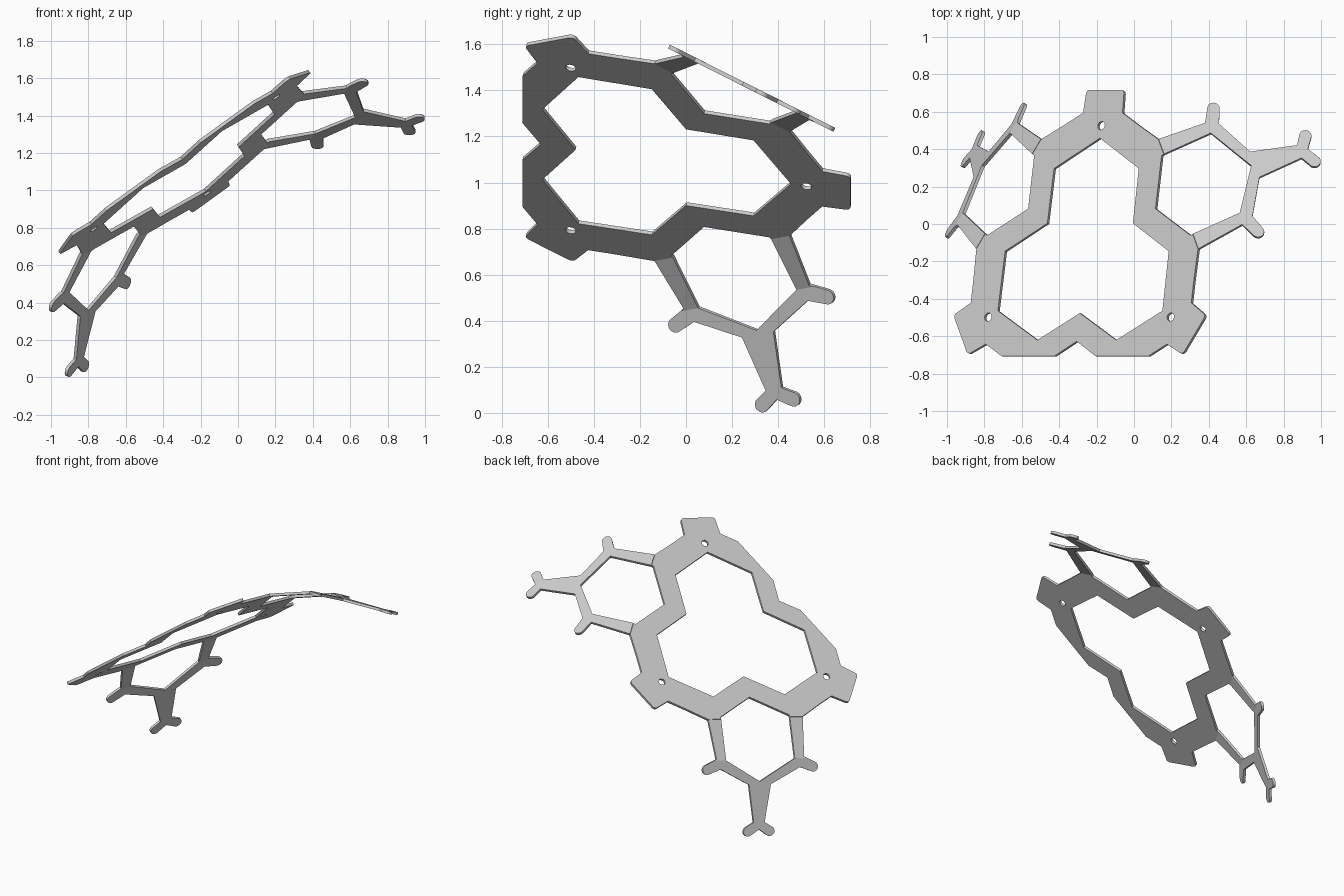
import bpy, bmesh
from math import radians, sin, cos, pi
from mathutils import Vector, Matrix

old = bpy.data.objects.get("Cube")
if old:
    bpy.data.objects.remove(old, do_unlink=True)

THICK = 0.018
HINGE, KNUCKLE = 0.645, 0.92      # distances of the two folds from the centre
FOLD = radians(18.6)              # bend at each fold

grey = bpy.data.materials.new("plate grey")
grey.use_nodes = True
colour = (0.6, 0.6, 0.6, 1)
grey.diffuse_color = colour
grey.node_tree.nodes["Principled BSDF"].inputs["Base Color"].default_value = colour

# Tilted plane that carries the frame
e1 = Vector((0.8104, 0, 0.586)).normalized()
e2 = Vector((0.1125, 0.982, -0.1556))
e2 = (e2 - e1 * e2.dot(e1)).normalized()
e3 = e1.cross(e2)
tilt = Matrix((e1, e2, e3)).transposed().to_4x4()
PLANE = Matrix.Translation((-0.248, -0.158, 1.098)) @ tilt


def polar(angle, points):
    """Turn (sideways, outward) pairs into plane points facing an angle."""
    turn = Matrix.Rotation(radians(angle), 3, 'Z')
    return [turn @ Vector((w, t, 0)) for t, w in points]


def arc(t, w, r, start, end, steps=8):
    angles = [radians(start + (end - start) * i / steps) for i in range(steps + 1)]
    return [(t + r * cos(a), w + r * sin(a)) for a in angles]


def mirrored(half):
    return half + [(-t, w) for t, w in reversed(half)]


def fill(loops):
    bm = bmesh.new()
    for loop in loops:
        verts = [bm.verts.new(p) for p in loop]
        for a, b in zip(verts, verts[1:] + verts[:1]):
            bm.edges.new((a, b))
    bmesh.ops.triangle_fill(bm, edges=bm.edges[:], use_beauty=True, normal=(0, 0, 1))
    return bm


def finish(bm, name, matrix):
    for f in bm.faces:
        if f.normal.z < 0:
            f.normal_flip()
    mesh = bpy.data.meshes.new(name)
    bm.to_mesh(mesh)
    bm.free()
    mesh.materials.append(grey)
    obj = bpy.data.objects.new(name, mesh)
    bpy.context.collection.objects.link(obj)
    obj.matrix_world = matrix
    solid = obj.modifiers.new("thickness", 'SOLIDIFY')
    solid.thickness = THICK
    solid.offset = 0
    solid.use_even_offset = True
    return obj


# Three-sided frame: one plain side, two hinge sides, a tab at each corner
plain_side = [(-0.485, 0.56), (-0.135, 0.56), (0, 0.48), (0.135, 0.56), (0.485, 0.56)]
hinge_side = [(-0.485, 0.56), (-0.345, HINGE), (-0.251, HINGE), (-0.251, 0.63), (0, 0.485),
              (0.251, 0.63), (0.251, HINGE), (0.345, HINGE), (0.485, 0.56)]
tab = [(-t, w) for t, w in mirrored([(0.13, 0.765)] + arc(0.103, 0.868, 0.022, 0, 90, 4))]
inner_side = [(-0.26, 0.473), (0, 0.326), (0.26, 0.473)]

outer, inner, holes = [], [], []
for angle, side in ((-90, plain_side), (30, hinge_side), (150, hinge_side)):
    corner = angle + 60
    outer += polar(angle, side) + polar(corner, tab)
    inner += polar(angle, inner_side) + polar(corner, [(0, 0.627)])
    holes.append(polar(corner, arc(0, 0.695, 0.023, 0, 345, 23)))
finish(fill([outer, inner] + holes), "frame", PLANE)

# Arm outline: side strut, side knob, tapering stem and forked tip
half = [(0.345, HINGE), (0.32, 0.91)]
half += arc(0.388, 0.978, 0.033, -63, 117)
half += [(0.29, 0.978), (0.08, 1.085), (0.04, 1.335)]
half += arc(0.08, 1.395, 0.033, -50, 130)
opening = [(-0.251, HINGE), (-0.251, KNUCKLE), (0, 1.065), (0.251, KNUCKLE), (0.251, HINGE)]
arm_outline = half + [(0, 1.383)] + [(-t, w) for t, w in reversed(half)] + opening


def bend(co):
    """Fold the flat arm downward along the hinge and the knuckle."""
    first = min(co.x, KNUCKLE) - HINGE
    second = max(co.x - KNUCKLE, 0)
    co.z = -first * sin(FOLD) - second * sin(2 * FOLD)
    co.x = HINGE + first * cos(FOLD) + second * cos(2 * FOLD)


for angle, name in ((30, "left_arm"), (150, "right_arm")):
    bm = fill([polar(0, arm_outline)])
    bmesh.ops.bisect_plane(bm, geom=bm.verts[:] + bm.edges[:] + bm.faces[:], dist=1e-5,
                           plane_co=(KNUCKLE, 0, 0), plane_no=(1, 0, 0))
    for v in bm.verts:
        bend(v.co)
    bm.normal_update()
    finish(bm, name, PLANE @ Matrix.Rotation(radians(angle), 4, 'Z'))
